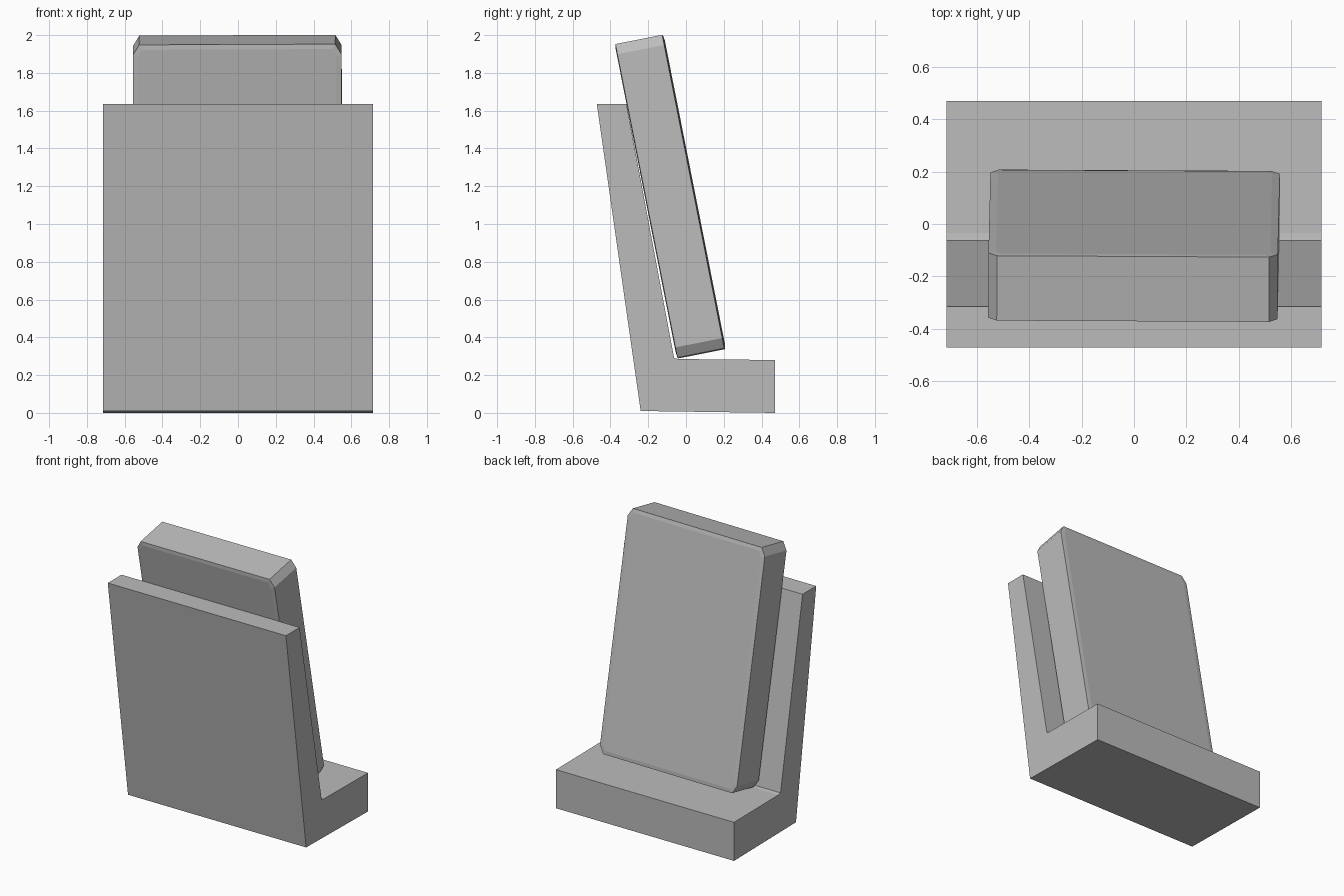
import bpy
import bmesh
from math import radians

cube = bpy.data.objects.get("Cube")
if cube:
    bpy.data.objects.remove(cube, do_unlink=True)

# One plain grey for everything
grey = bpy.data.materials.new("plain grey")
grey.use_nodes = True
colour = (0.5, 0.5, 0.5, 1)
grey.diffuse_color = colour
grey.node_tree.nodes["Principled BSDF"].inputs["Base Color"].default_value = colour


def extrude_outline(name, outline, offset, rim=None):
    """Fill an outline and extrude it by offset; optionally ease both end faces."""
    bm = bmesh.new()
    first = bm.faces.new([bm.verts.new(p) for p in outline])
    result = bmesh.ops.extrude_face_region(bm, geom=[first], use_keep_orig=True)
    moved = [g for g in result["geom"] if isinstance(g, bmesh.types.BMVert)]
    last = next(g for g in result["geom"] if isinstance(g, bmesh.types.BMFace))
    bmesh.ops.translate(bm, verts=moved, vec=offset)
    bmesh.ops.recalc_face_normals(bm, faces=bm.faces)
    if rim:
        for face in (first, last):
            centre = face.normal * rim[1]
            bmesh.ops.inset_region(bm, faces=[face], thickness=rim[0])
            bmesh.ops.translate(bm, verts=face.verts, vec=centre)
    mesh = bpy.data.meshes.new(name)
    bm.to_mesh(mesh)
    bm.free()
    mesh.materials.append(grey)
    obj = bpy.data.objects.new(name, mesh)
    bpy.context.collection.objects.link(obj)
    return obj


# L-shaped stand: side profile (y, z) swept across the width
half_width = 0.715
profile = [(-0.24, 0.01), (0.47, 0), (0.47, 0.28), (-0.035, 0.285),
           (-0.063, 0.29), (-0.315, 1.635), (-0.472, 1.635)]
extrude_outline("stand", [(-half_width, y, z) for y, z in profile],
                (2 * half_width, 0, 0))

# Leaning slab: rectangle with clipped corners and slightly eased faces
w, h, depth = 0.552, 0.846, 0.26
cx, cz = 0.033, 0.055
quarter = [(w, h - cz), (w - cx, h)]
outline = (quarter + [(-x, z) for x, z in reversed(quarter)]
           + [(-x, -z) for x, z in quarter]
           + [(x, -z) for x, z in reversed(quarter)])
rim_depth = 0.004
thickness = depth - 2 * rim_depth
slab = extrude_outline("slab", [(x, -thickness / 2, z) for x, z in outline],
                       (0, thickness, 0), rim=(0.03, rim_depth))
slab.location = (0, -0.083, 1.145)
slab.rotation_euler = (radians(11.2), -0.004, -0.005)
